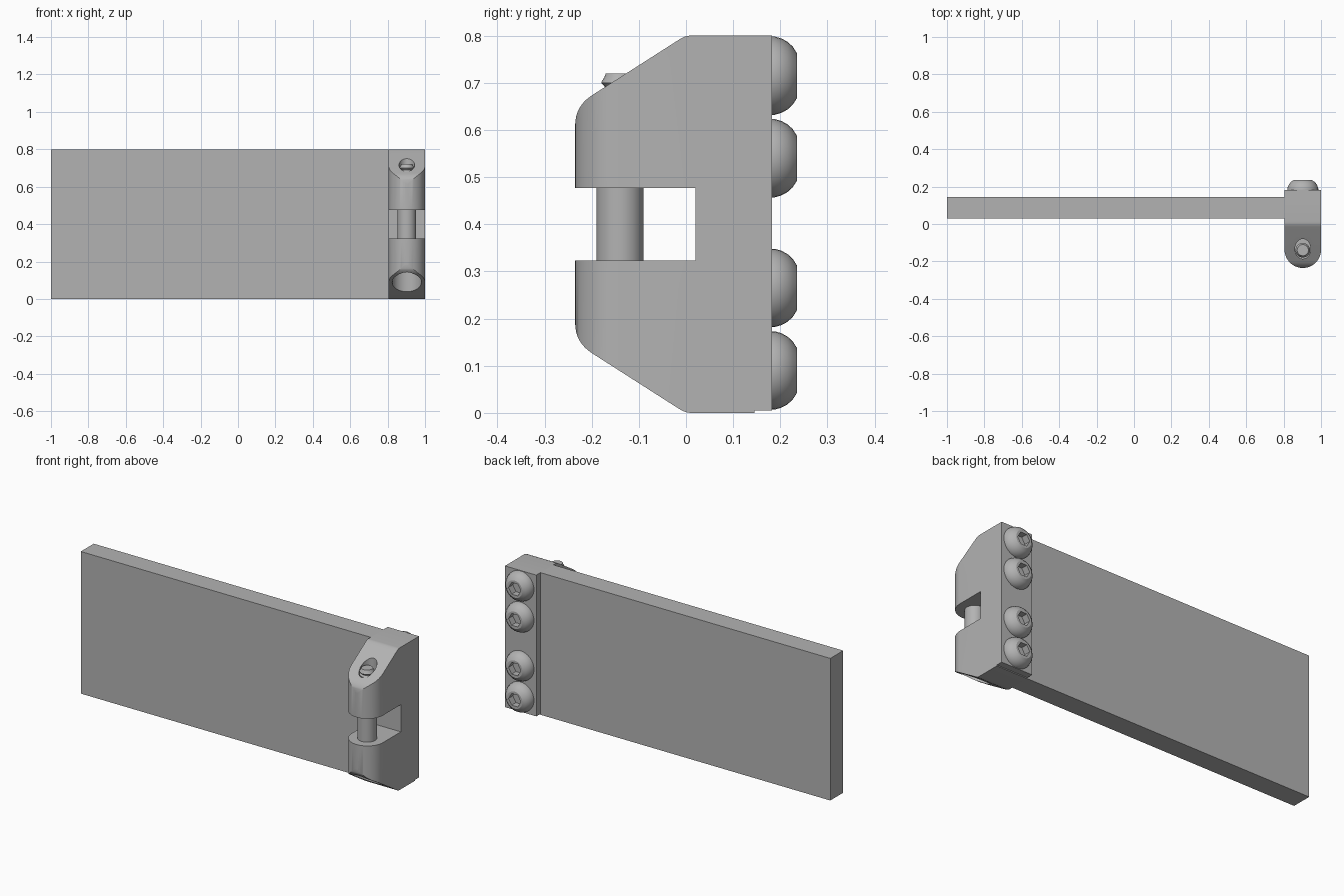
import bpy, bmesh, math
from mathutils import Vector, Matrix

cube = bpy.data.objects.get("Cube")
if cube:
    bpy.data.objects.remove(cube, do_unlink=True)

grey = bpy.data.materials.new("plain grey")
grey.use_nodes = True
colour = (0.45, 0.45, 0.45, 1)
grey.diffuse_color = colour
grey.node_tree.nodes["Principled BSDF"].inputs["Base Color"].default_value = colour

CX, HALF = 0.9025, 0.0975   # clamp centre and half width
PIN_Y = -0.14


def make(name, bm):
    bmesh.ops.recalc_face_normals(bm, faces=bm.faces)
    mesh = bpy.data.meshes.new(name)
    bm.to_mesh(mesh)
    bm.free()
    mesh.materials.append(grey)
    obj = bpy.data.objects.new(name, mesh)
    bpy.context.collection.objects.link(obj)
    return obj


def prism(name, points, offset):
    """Extrude a flat outline along an offset."""
    bm = bmesh.new()
    face = bm.faces.new([bm.verts.new(p) for p in points])
    out = bmesh.ops.extrude_face_region(bm, geom=[face])["geom"]
    bmesh.ops.translate(bm, vec=Vector(offset),
                        verts=[v for v in out if isinstance(v, bmesh.types.BMVert)])
    return make(name, bm)


def box(name, x, y, z):
    return prism(name, [(x[0], y[0], z[0]), (x[1], y[0], z[0]),
                        (x[1], y[1], z[0]), (x[0], y[1], z[0])], (0, 0, z[1] - z[0]))


def lathe(name, profile, sides=32):
    """Closed solid of revolution around z from (radius, height) pairs."""
    bm = bmesh.new()
    rings = [[bm.verts.new((r * math.cos(a), r * math.sin(a), h))
              for a in (math.tau * i / sides for i in range(sides))] for r, h in profile]
    for low, high in zip(rings, rings[1:]):
        for i in range(sides):
            j = (i + 1) % sides
            bm.faces.new((low[i], low[j], high[j], high[i]))
    bm.faces.new(rings[0])
    bm.faces.new(rings[-1])
    return make(name, bm)


def combine(obj, cutter, operation="DIFFERENCE"):
    mod = obj.modifiers.new("cut", "BOOLEAN")
    mod.object, mod.operation, mod.solver = cutter, operation, "EXACT"
    bpy.context.view_layer.objects.active = obj
    bpy.ops.object.modifier_apply(modifier=mod.name)
    bpy.data.objects.remove(cutter, do_unlink=True)


def smooth(obj, angle=30):
    bpy.ops.object.select_all(action="DESELECT")
    obj.select_set(True)
    bpy.context.view_layer.objects.active = obj
    bpy.ops.object.shade_smooth_by_angle(angle=math.radians(angle))


def fillet(a, corner, b, steps=8):
    a, corner, b = Vector(a), Vector(corner), Vector(b)
    return [a.lerp(corner, t).lerp(corner.lerp(b, t), t)
            for t in (i / steps for i in range(steps + 1))]


# Flat panel
box("panel", (-1, 0.805), (0.03, 0.145), (0, 0.8))

# Clamp body: C-shaped side profile, rounded in plan
upper = [Vector((0.145, 0.8))]
upper += fillet((0.01, 0.8), (-0.002, 0.8), (-0.017, 0.79), 4)
upper += fillet((-0.2, 0.673), (-0.235, 0.65), (-0.235, 0.61))
upper += [Vector((-0.235, 0.4765)), Vector((0.02, 0.4765))]
outline = upper + [Vector((p.x, 0.8 - p.y)) for p in reversed(upper)]
body = prism("clamp_body", [(CX - HALF, p.x, p.y) for p in outline], (2 * HALF, 0, 0))
arc = [(CX + 1.001 * HALF * math.cos(a), -0.1375 + HALF * math.sin(a), -0.1)
       for a in (math.pi * (1 + i / 32) for i in range(33))]
plan = prism("plan_shape", arc + [(CX + 0.12, 0, -0.1), (CX + 0.12, 0.3, -0.1),
                                  (CX - 0.12, 0.3, -0.1), (CX - 0.12, 0, -0.1)], (0, 0, 1))
combine(body, plan, "INTERSECT")

# Bolt clearance at the top and head recess at the bottom
hole = lathe("bolt_hole", [(0.042, 0.6), (0.042, 0.9)])
hole.data.transform(Matrix.Translation((CX, -0.133, 0)) @ Matrix.Scale(1.27, 4, (0, 1, 0)))
combine(body, hole)
recess = lathe("head_recess", [(0.078, -0.05), (0.078, 0.22)], 48)
recess.data.transform(Matrix.Translation((CX, PIN_Y, 0)))
combine(body, recess)
smooth(body)

# Rear clamping plate
box("rear_plate", (CX - HALF, CX + HALF), (0.145, 0.182), (0.005, 0.8))

# Clamp bolt: socket head, plain shank and threaded tip
profile = [(0.074, 0.165), (0.076, 0.17), (0.076, 0.22), (0.05, 0.22), (0.05, 0.59), (0.03, 0.6)]
for i in range(5):
    z = 0.61 + 0.02 * i
    profile += [(0.031, z), (0.039, z + 0.009), (0.039, z + 0.012)]
profile += [(0.033, 0.712), (0.03, 0.72)]
bolt = lathe("clamp_bolt", profile)
combine(bolt, lathe("bolt_socket", [(0.042, 0.1), (0.042, 0.2)], 6))
bolt.location = (CX, PIN_Y, 0)
smooth(bolt)

# Four domed screws with hexagonal sockets on the back
dome = [(0.083, -0.002), (0.083, 0.006), (0.079, 0.02), (0.072, 0.033),
        (0.062, 0.044), (0.048, 0.053)]
for i, z in enumerate((0.09, 0.265, 0.54, 0.715)):
    screw = lathe(f"rear_screw_{i + 1}", dome)
    combine(screw, lathe("screw_socket", [(0.038, 0.015), (0.038, 0.1)], 6))
    screw.data.transform(Matrix.Rotation(-math.pi / 2, 4, "X"))
    screw.location = (CX, 0.182, z)
    smooth(screw)
